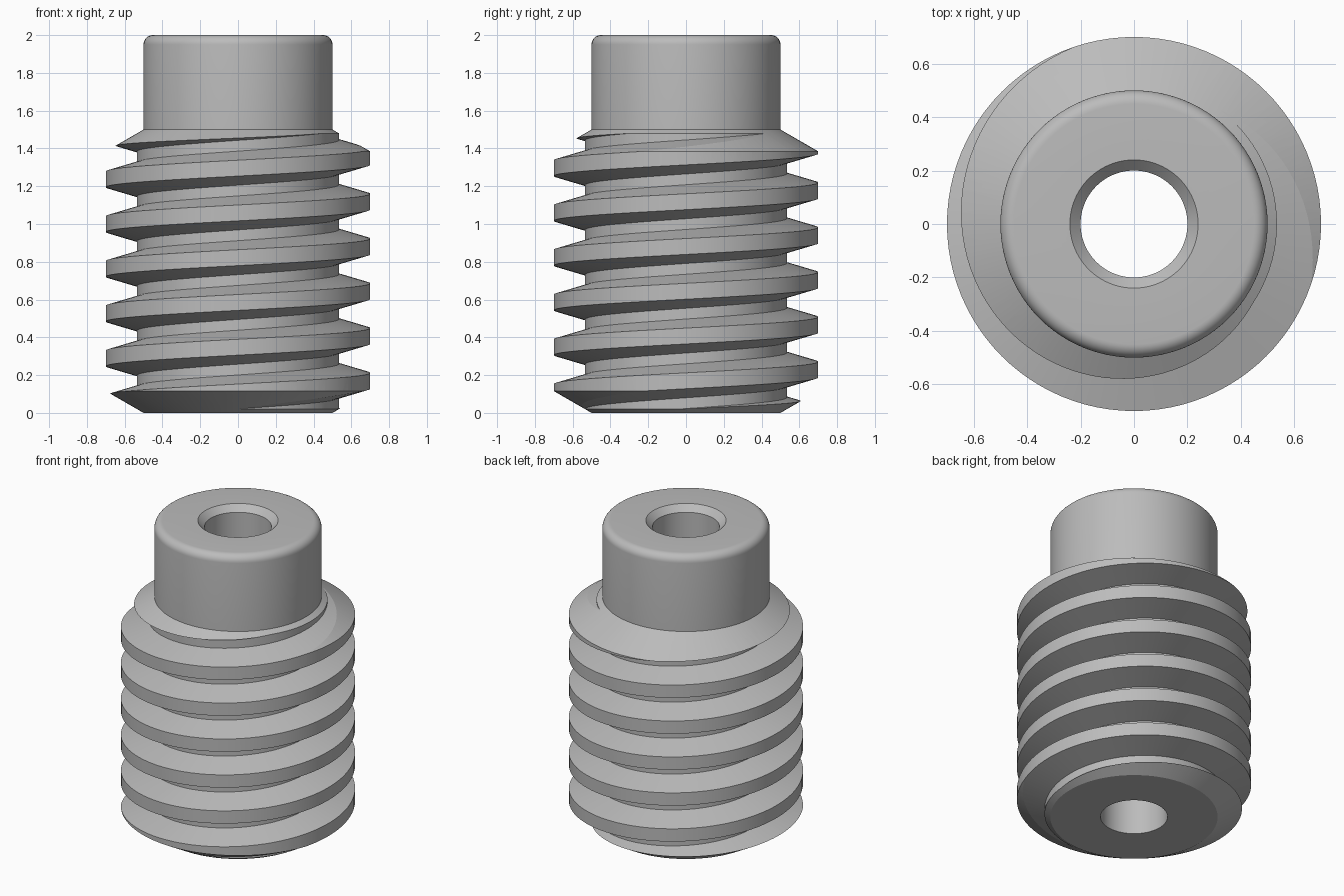
import bpy, bmesh
from math import sin, cos, tan, pi, radians
from mathutils import Vector

if "Cube" in bpy.data.objects:
    bpy.data.objects.remove(bpy.data.objects["Cube"])

SEGMENTS = 96
PITCH, START = 0.237, 0.17
ROOT, CREST, BORE, HUB = 0.535, 0.7, 0.2, 0.5
THREAD_TOP, TOP = 1.5, 2.0

steel = bpy.data.materials.new("grey steel")
steel.use_nodes = True
GREY = (0.5, 0.5, 0.5, 1)
steel.diffuse_color = GREY
steel.node_tree.nodes["Principled BSDF"].inputs["Base Color"].default_value = GREY


def make_object(name, bm):
    bmesh.ops.recalc_face_normals(bm, faces=bm.faces)
    mesh = bpy.data.meshes.new(name)
    bm.to_mesh(mesh)
    bm.free()
    mesh.materials.append(steel)
    obj = bpy.data.objects.new(name, mesh)
    bpy.context.collection.objects.link(obj)
    return obj


def polar(r, angle, z):
    return Vector((r * cos(angle), r * sin(angle), z))


def lathe(name, profile, closed):
    """Revolve (radius, height) points around the z axis."""
    bm = bmesh.new()
    rings = [[bm.verts.new(polar(r, 2 * pi * i / SEGMENTS, z)) for r, z in profile]
             for i in range(SEGMENTS)]
    count = len(profile)
    for i in range(SEGMENTS):
        a, b = rings[i], rings[(i + 1) % SEGMENTS]
        for j in range(count if closed else count - 1):
            k = (j + 1) % count
            bm.faces.new((a[j], b[j], b[k], a[k]))
    return make_object(name, bm)


def helix_solid(name, first_turn, last_turn):
    """Sweep one trapezoid tooth up a right-hand helix and close the ends."""
    bm = bmesh.new()
    tooth = [(ROOT, -0.09), (CREST, -0.042), (CREST, 0.042), (ROOT, 0.09)]
    rows = []
    for i in range(first_turn * SEGMENTS, last_turn * SEGMENTS + 1):
        turn = i / SEGMENTS
        rows.append([bm.verts.new(polar(r, 2 * pi * turn, START + PITCH * turn + dz))
                     for r, dz in tooth])
    for a, b in zip(rows, rows[1:]):
        for j in range(3):
            bm.faces.new((a[j], b[j], b[j + 1], a[j + 1]))
    # Root band between one turn and the next
    for i in range(len(rows) - SEGMENTS - 1):
        a, b = rows[i], rows[i + 1]
        up_a, up_b = rows[i + SEGMENTS], rows[i + SEGMENTS + 1]
        bm.faces.new((a[3], b[3], up_b[0], up_a[0]))
    # Fan both open ends to a point on the axis
    low, high = bm.verts.new((0, 0, -1)), bm.verts.new((0, 0, 3))
    for edge in [e for e in bm.edges if e.is_boundary]:
        a, b = edge.verts
        bm.faces.new((a, b, low if a.co.z + b.co.z < THREAD_TOP else high))
    return make_object(name, bm)


# Threaded body: endless thread trimmed to chamfered ends and the bore
flare = 0.26
rise = flare * tan(radians(30))
trim = lathe("thread_trim", [(BORE, 0), (HUB, 0), (HUB + flare, rise),
                             (HUB + flare, THREAD_TOP - rise),
                             (HUB, THREAD_TOP), (BORE, THREAD_TOP)], True)
trim.hide_render = True
body = helix_solid("threaded_body", -3, 9)
cut = body.modifiers.new("trim", 'BOOLEAN')
cut.operation, cut.solver, cut.object = 'INTERSECT', 'EXACT', trim
graph = bpy.context.evaluated_depsgraph_get()
body.data = bpy.data.meshes.new_from_object(body.evaluated_get(graph))
body.modifiers.clear()
bpy.data.objects.remove(trim)
body.data.materials.clear()
body.data.materials.append(steel)

# Remove the hidden face under the hub
bm = bmesh.new()
bm.from_mesh(body.data)
hidden = [f for f in bm.faces if all(abs(v.co.z - THREAD_TOP) < 1e-4 for v in f.verts)]
bmesh.ops.delete(bm, geom=hidden, context='FACES')
bm.to_mesh(body.data)
bm.free()

# Hub: plain collar with a rounded rim and a chamfered bore
FILLET, STEPS, BEVEL = 0.05, 8, 0.04
rim = [(HUB - FILLET + FILLET * cos(pi / 2 * s / STEPS),
        TOP - FILLET + FILLET * sin(pi / 2 * s / STEPS)) for s in range(STEPS + 1)]
hub = lathe("hub", [(HUB, THREAD_TOP)] + rim +
            [(BORE + BEVEL, TOP), (BORE, TOP - BEVEL), (BORE, THREAD_TOP)], False)

for obj in (body, hub):
    bpy.ops.object.select_all(action='DESELECT')
    obj.select_set(True)
    bpy.context.view_layer.objects.active = obj
    bpy.ops.object.shade_smooth_by_angle(angle=radians(13))
